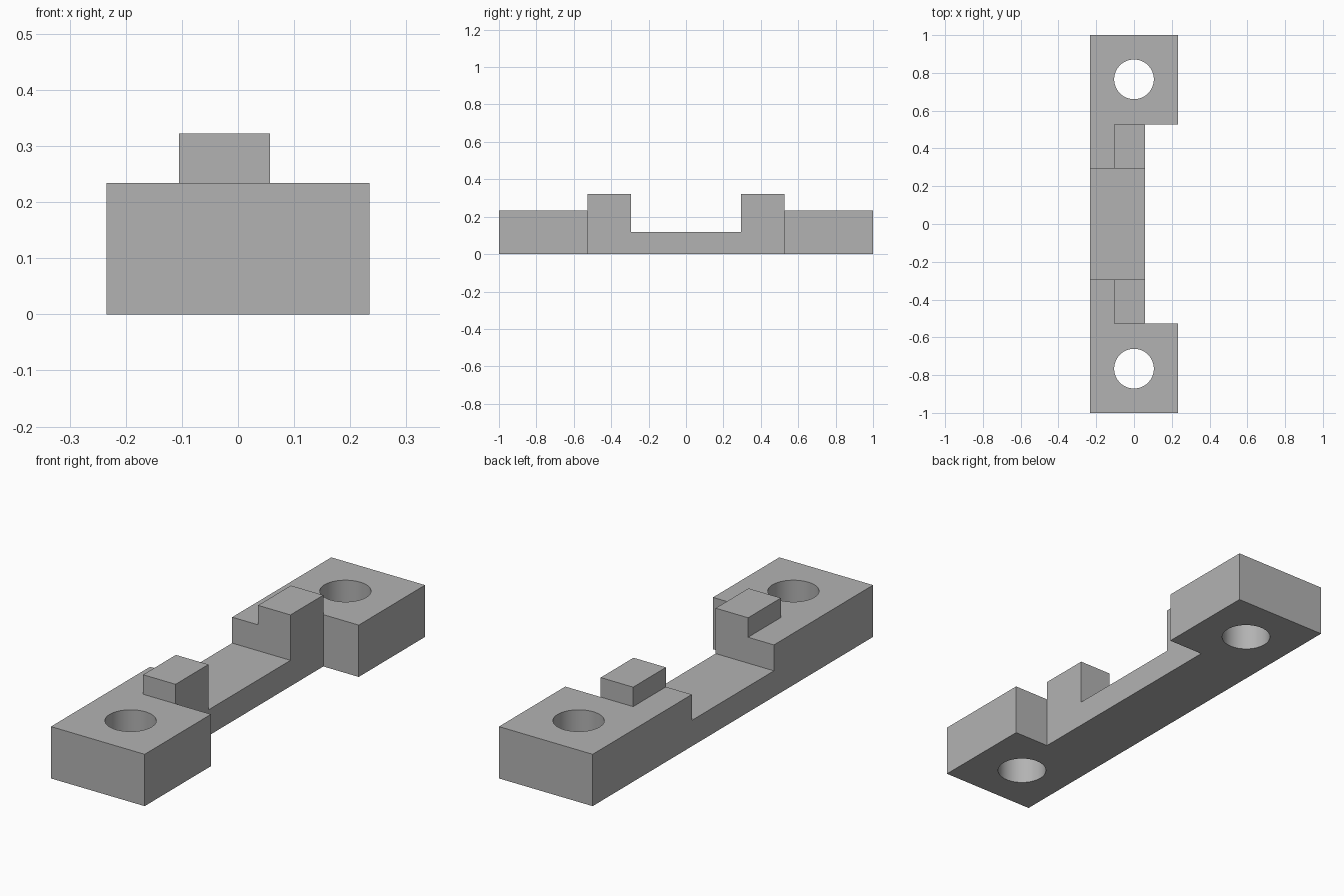
import bpy
import bmesh
import math

if "Cube" in bpy.data.objects:
    bpy.data.objects.remove(bpy.data.objects["Cube"], do_unlink=True)

HALF_W, HALF_L = 0.234, 1.0
SADDLE_Z, BLOCK_Z, NUB_Z = 0.117, 0.234, 0.322
SADDLE_Y, NUB_Y = 0.293, 0.527        # inner and outer ends of each nub
NUB_X0, NUB_X1 = -0.105, 0.057        # nub sides; NUB_X1 is also the bar edge
HOLE_Y, HOLE_R = 0.766, 0.105
MARGIN = 0.1

grey = bpy.data.materials.new("plain grey")
grey.use_nodes = True
grey.diffuse_color = (0.45, 0.45, 0.45, 1)
grey.node_tree.nodes["Principled BSDF"].inputs["Base Color"].default_value = grey.diffuse_color


def extrude(name, points, offset):
    """Make a closed solid by extruding a polygon along an offset."""
    bm = bmesh.new()
    face = bm.faces.new([bm.verts.new(p) for p in points])
    new = bmesh.ops.extrude_face_region(bm, geom=[face])["geom"]
    verts = [v for v in new if isinstance(v, bmesh.types.BMVert)]
    bmesh.ops.translate(bm, vec=offset, verts=verts)
    bmesh.ops.recalc_face_normals(bm, faces=bm.faces)
    mesh = bpy.data.meshes.new(name)
    bm.to_mesh(mesh)
    bm.free()
    mesh.materials.append(grey)
    obj = bpy.data.objects.new(name, mesh)
    bpy.context.collection.objects.link(obj)
    return obj


def box(name, x0, x1, y0, y1, z0, z1):
    base = [(x0, y0, z0), (x1, y0, z0), (x1, y1, z0), (x0, y1, z0)]
    return extrude(name, base, (0, 0, z1 - z0))


# Bracket side profile, mirrored front to back and extruded across the width
half = [(HALF_L, 0), (HALF_L, BLOCK_Z), (NUB_Y, BLOCK_Z), (NUB_Y, NUB_Z),
        (SADDLE_Y, NUB_Z), (SADDLE_Y, SADDLE_Z)]
outline = half + [(-y, z) for y, z in reversed(half)]
bracket = extrude("mounting_bracket", [(-HALF_W, y, z) for y, z in outline],
                  (2 * HALF_W, 0, 0))

# Side notch between the end blocks, and the step beside the nubs
cutters = [
    box("side_notch_cutter", NUB_X1, HALF_W + MARGIN, -NUB_Y, NUB_Y, -MARGIN, NUB_Z + MARGIN),
    box("nub_step_cutter", -HALF_W - MARGIN, NUB_X0, -NUB_Y - MARGIN, NUB_Y + MARGIN,
        BLOCK_Z, NUB_Z + MARGIN),
]

# Screw holes through the end blocks
for side in (-1, 1):
    ring = [(HOLE_R * math.cos(a), side * HOLE_Y + HOLE_R * math.sin(a), -MARGIN)
            for a in (math.tau * i / 64 for i in range(64))]
    cutters.append(extrude("screw_hole_cutter", ring, (0, 0, NUB_Z + 2 * MARGIN)))

bpy.ops.object.select_all(action="DESELECT")
bracket.select_set(True)
bpy.context.view_layer.objects.active = bracket
for cutter in cutters:
    cutter.hide_render = True
    mod = bracket.modifiers.new("cut", "BOOLEAN")
    mod.operation = "DIFFERENCE"
    mod.solver = "EXACT"
    mod.object = cutter
    bpy.ops.object.modifier_apply(modifier=mod.name)
    bpy.data.objects.remove(cutter, do_unlink=True)

bpy.ops.object.shade_smooth_by_angle(angle=math.radians(30))
